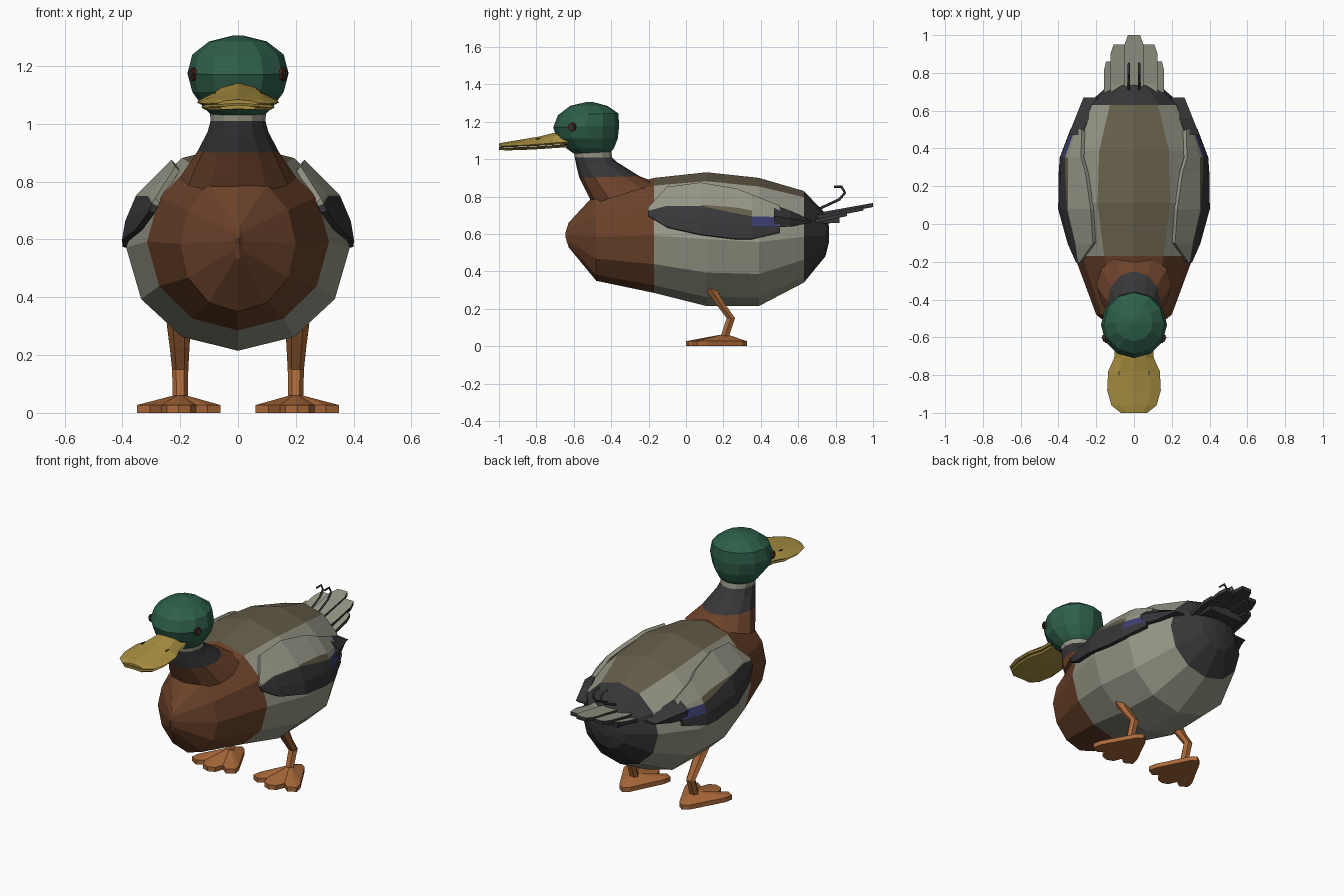
import bpy, math
from mathutils import Vector

if "Cube" in bpy.data.objects:
    bpy.data.objects.remove(bpy.data.objects["Cube"])

def mat(name, r, g, b):
    m = bpy.data.materials.new(name)
    m.diffuse_color = (r, g, b, 1)
    m.use_nodes = True
    m.node_tree.nodes["Principled BSDF"].inputs["Base Color"].default_value = m.diffuse_color
    return m

GREEN = mat("green", .027, .115, .068)
YELLOW = mat("bill yellow", .40, .28, .055)
BROWN = mat("chest brown", .15, .055, .024)
GREY = mat("pale grey", .31, .31, .245)
BACK = mat("back olive grey", .13, .112, .068)
DARK = mat("charcoal", .038, .038, .042)
ORANGE = mat("leg orange", .40, .14, .042)
BLUE = mat("wing blue", .048, .051, .17)
EYE = mat("eye brown", .07, .018, .012)

def make(name, verts, faces, mats, ids=None):
    me = bpy.data.meshes.new(name)
    me.from_pydata([tuple(v) for v in verts], [], faces)
    for m in mats:
        me.materials.append(m)
    if ids:
        me.polygons.foreach_set("material_index", ids)
    ob = bpy.data.objects.new(name, me)
    bpy.context.collection.objects.link(ob)
    # consistent outward normals
    import bmesh
    bm = bmesh.new()
    bm.from_mesh(me)
    bmesh.ops.recalc_face_normals(bm, faces=bm.faces)
    bm.to_mesh(me)
    bm.free()
    return ob

def loft(name, rings, mats, rule=lambda i, j: 0):
    """Skin closed rings of equal length and cap both ends."""
    n, k = len(rings[0]), len(rings)
    verts = [v for r in rings for v in r]
    faces, ids = [], []
    for i in range(k - 1):
        for j in range(n):
            q = (j + 1) % n
            faces.append((i*n + j, i*n + q, (i+1)*n + q, (i+1)*n + j))
            ids.append(rule(i, j))
    faces += [tuple(range(n)), tuple(range((k-1)*n, k*n))]
    ids += [rule(0, n // 2), rule(k - 2, n // 2)]
    return make(name, verts, faces, mats, ids)

def prism(name, outline, thick, mats, ids_rule=None):
    """Thicken an outline of 3D points downwards."""
    n = len(outline)
    rings = [[Vector(p) for p in outline], [Vector(p) - Vector((0, 0, thick)) for p in outline]]
    faces = [tuple(range(n)), tuple(range(n, 2*n))]
    faces += [(j, (j+1) % n, n + (j+1) % n, n + j) for j in range(n)]
    ids = [0] + [len(mats) - 1] * (n + 1)
    return make(name, rings[0] + rings[1], faces, mats, ids)

def mirror(ob):
    ob.modifiers.new("mirror", 'MIRROR').use_clip = False
    return ob

# body: stations of y, bottom z, top z, half width
BODY = [(-.645, .585, .605, .004), (-.628, .53, .66, .016), (-.48, .35, .82, .20),
        (-.17, .285, .90, .315), (.11, .215, .93, .387), (.39, .215, .90, .368),
        (.63, .34, .83, .255), (.745, .48, .71, .12), (.765, .56, .64, .04)]

def body_ring(y, lo, hi, hw, n=12):
    c, h = (lo + hi) / 2, (hi - lo) / 2
    return [(hw * math.sin(2*math.pi*j/n), y, c + h * math.cos(2*math.pi*j/n)) for j in range(n)]

def body_rule(i, j):
    if i < 3:
        return 0
    if i > 5:
        return 3
    return 2 if j in (0, 11) else 1

loft("body", [body_ring(*s) for s in BODY], [BROWN, GREY, BACK, DARK], body_rule)

# neck and head: front y, front z, back y, back z, half width
def tilt_ring(yf, zf, yb, zb, hw, n=12):
    out = []
    for j in range(n):
        a = 2 * math.pi * j / n
        t = (1 - math.cos(a)) / 2
        out.append((hw * math.sin(a), yf + (yb - yf) * t, zf + (zb - zf) * t))
    return out

NECK = [(-.50, .76, -.15, .87, .20), (-.57, .90, -.25, .91, .14),
        (-.585, .96, -.37, .985, .105), (-.595, 1.01, -.395, 1.01, .095),
        (-.60, 1.04, -.40, 1.04, .097)]
loft("neck", [tilt_ring(*s) for s in NECK], [BROWN, DARK, GREY], lambda i, j: (0, 1, 1, 2)[i])
HEAD = [(-.60, 1.03, -.40, 1.04, .097), (-.635, 1.055, -.385, 1.06, .12),
        (-.69, 1.11, -.365, 1.11, .158), (-.71, 1.17, -.357, 1.18, .175),
        (-.685, 1.235, -.362, 1.245, .158), (-.62, 1.285, -.42, 1.285, .10),
        (-.53, 1.306, -.50, 1.306, .015)]
loft("head", [tilt_ring(*s) for s in HEAD], [GREEN])

# eyes
for s in (-1, 1):
    for nm, r, m, off in (("eye", .023, EYE, 0), ("pupil", .013, DARK, .006)):
        bpy.ops.mesh.primitive_cylinder_add(vertices=8, radius=r, depth=.02,
            location=(s * (.152 + off), -.607, 1.172), rotation=(0, math.pi/2, s * -.42))
        bpy.context.object.name = nm
        bpy.context.object.data.materials.append(m)

# bill: y, half width, rim z, crown height, for each section of both halves
BILL = [(-.63, .10, 1.085, .065), (-.71, .105, 1.08, .06), (-.78, .137, 1.075, .047),
        (-.88, .142, 1.07, .035), (-.96, .12, 1.068, .024), (-1.0, .07, 1.070, .014)]
def bill_ring(y, hw, z, h, down):
    top = [(hw * u, y, z + h * v) for u, v in ((-1, .12), (-.6, .7), (0, 1), (.6, .7), (1, .12))]
    return top + [(hw * .9, y, z - down), (0, y, z - down + h * .3), (-hw * .9, y, z - down)]
loft("upper_bill", [bill_ring(*s, .003) for s in BILL], [YELLOW])
loft("lower_bill", [bill_ring(y, w * .9, z - .013, .008, .008) for y, w, z, h in BILL], [YELLOW])
for s in (-1, 1):
    bpy.ops.mesh.primitive_cube_add(size=1, location=(s * .08, -.79, 1.107))
    bpy.context.object.name = "nostril"
    bpy.context.object.scale = (.006, .026, .009)
    bpy.context.object.data.materials.append(DARK)

# wings: sheets that follow the flank of the body
def flank_x(y, z):
    for a, b in zip(BODY, BODY[1:]):
        if a[0] <= y <= b[0]:
            t = (y - a[0]) / (b[0] - a[0])
            lo, hi, hw = (a[k] + (b[k] - a[k]) * t for k in (1, 2, 3))
            s = (z - (lo + hi) / 2) / ((hi - lo) / 2)
            return hw * math.sqrt(max(0, 1 - s * s))

# station y, then heights: top, lower edge of grey, top of dark, lower edge of blue, bottom
WING = [(-.20, .735, .727, .72, .71, .695), (-.10, .845, .75, .745, .69, .635),
        (.08, .868, .75, .745, .66, .595), (.27, .835, .735, .705, .645, .572),
        (.35, .805, .72, .69, .64, .572), (.50, .745, .70, .687, .64, .607)]
verts, faces, ids = [], [], []
for i, (y, *zs) in enumerate(WING):
    for z in zs:
        verts.append((flank_x(y, z) + .012, y, z))
for i in range(len(WING) - 1):
    for j in range(4):
        a = i * 5 + j
        faces.append((a, a + 1, a + 6, a + 5))
        ids.append((0, 1 if i in (2, 3) else 0, 3 if i == 4 else 2, 2)[j])
wing = mirror(make("wing", verts, faces, [GREY, BACK, DARK, BLUE], ids))
wing.modifiers.new("thickness", 'SOLIDIFY').thickness = .022
wing.modifiers["thickness"].offset = 0

# folded flight feathers behind each wing
loops = []
for y, hi, lo in ((.47, .755, .635), (.56, .725, .64), (.67, .672, .66)):
    xo = .335 - (y - .47) * .40
    loops.append([(xo - .06, y, hi), (xo + .012, y, (hi + lo) / 2), (xo, y, lo), (xo - .07, y, lo)])
mirror(loft("wing_tip", loops, [DARK]))

# tail feathers, pale above and dark below
def feather(name, x0, x1, base_z, end_y, end_z):
    m = (x0 + x1) / 2
    w = (x1 - x0) / 2
    sh = end_y - .05
    zs = base_z + (end_z - base_z) * (sh - .66) / (end_y - .66)
    pts = [(m - w, .66, base_z), (m + w, .66, base_z), (m + w, sh, zs),
           (m + w * .65, end_y, end_z), (m - w * .65, end_y, end_z), (m - w, sh, zs)]
    return prism(name, pts, .022, [GREY, DARK])
feather("tail_centre", -.05, .05, .705, 1.0, .766)
mirror(feather("tail_middle", .03, .125, .69, .95, .748))
mirror(feather("tail_outer", .09, .16, .672, .86, .718))
prism("tail_base", [(-.13, .62, .70), (.13, .62, .70), (.12, .82, .71), (-.12, .82, .71)], .05, [GREY, DARK])

# curled tail feathers
for s in (-1, 1):
    cu = bpy.data.curves.new("tail_curl", 'CURVE')
    cu.dimensions = '3D'
    cu.bevel_depth, cu.bevel_resolution, cu.use_fill_caps = .007, 0, True
    sp = cu.splines.new('POLY')
    path = [(.69, .725), (.76, .757), (.82, .785), (.85, .82), (.832, .853), (.79, .853)]
    sp.points.add(len(path) - 1)
    for p, (y, z) in zip(sp.points, path):
        p.co = (s * .027, y, z, 1)
    cu.materials.append(DARK)
    bpy.context.collection.objects.link(bpy.data.objects.new("tail_curl", cu))

# legs
def leg_ring(x, y, z, rx, ry):
    return [(x + rx * math.cos(a * math.pi / 3), y + ry * math.sin(a * math.pi / 3), z) for a in range(6)]
mirror(loft("leg", [leg_ring(.205, .13, .31, .042, .035), leg_ring(.202, .185, .225, .034, .028),
                    leg_ring(.20, .24, .15, .028, .026), leg_ring(.20, .205, .045, .026, .026)], [ORANGE]))

# webbed feet: scalloped outline rising to the ankle
FOOT = [(.20, .325), (.165, .30), (.07, .11), (.06, .06), (.105, .035), (.145, .065), (.165, .015),
        (.205, 0), (.245, .015), (.265, .065), (.305, .035), (.35, .06), (.34, .11), (.235, .30)]
rings = [[(x, y, z) for x, y in FOOT] for z in (0, .027)]
rings.append([(.2 + (x - .2) * .16, .21 + (y - .21) * .16, .06) for x, y in FOOT])
mirror(loft("foot", rings, [ORANGE]))
